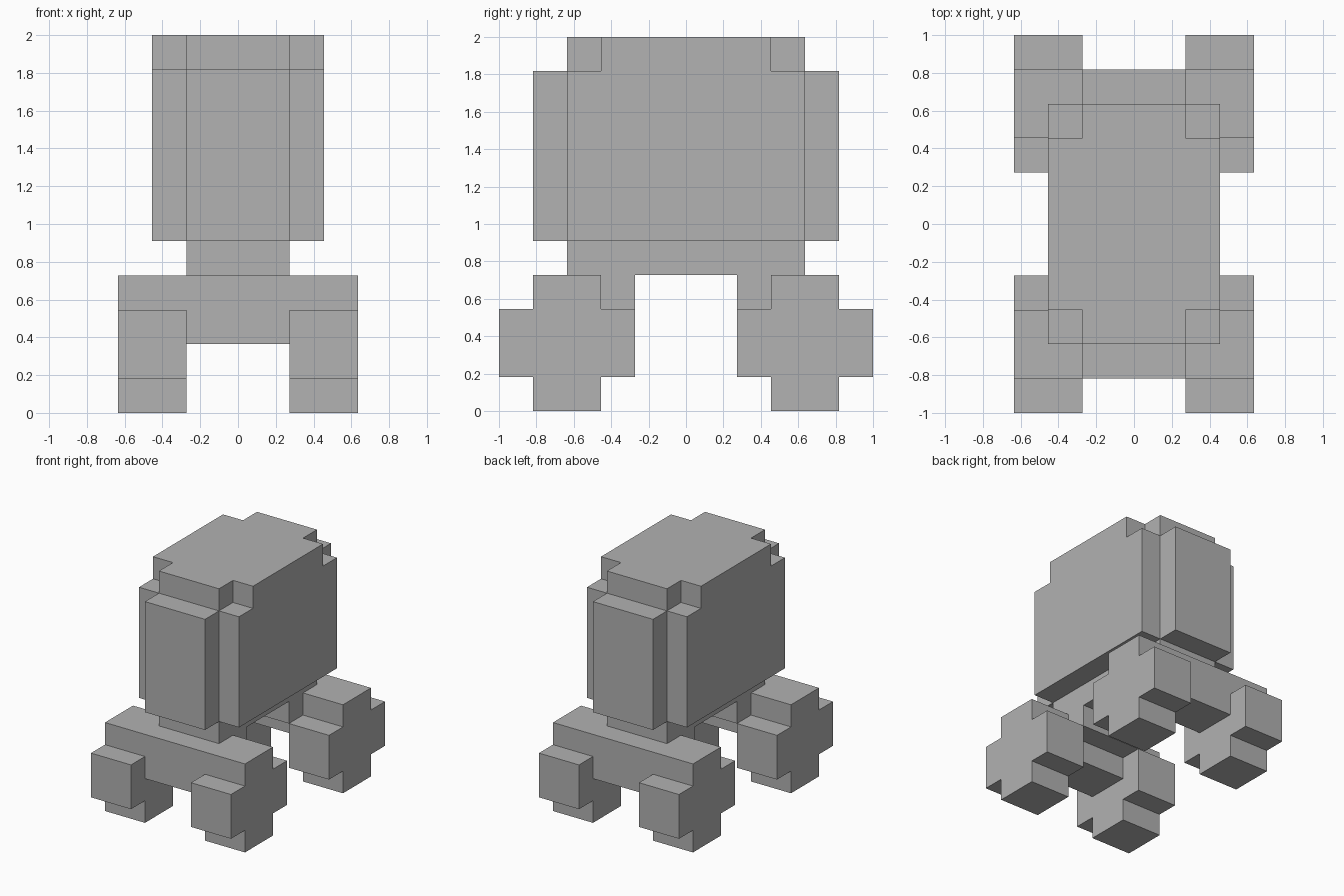
import bpy
import bmesh
from mathutils import Vector

old = bpy.data.objects.get("Cube")
if old:
    bpy.data.objects.remove(old, do_unlink=True)

U = 2 / 11  # one block

grey = bpy.data.materials.new("plain_grey")
grey.use_nodes = True
colour = (0.445, 0.445, 0.445, 1)
grey.diffuse_color = colour
grey.node_tree.nodes["Principled BSDF"].inputs["Base Color"].default_value = colour


def prism(name, profile, axis, start, end):
    """Extrude a block-unit profile along x (profile in y, z) or z (profile in x, y)."""
    def place(a, b, t):
        return Vector((t, a, b) if axis == "x" else (a, b, t)) * U

    bm = bmesh.new()
    face = bm.faces.new([bm.verts.new(place(a, b, start)) for a, b in profile])
    result = bmesh.ops.extrude_face_region(bm, geom=[face])
    moved = [v for v in result["geom"] if isinstance(v, bmesh.types.BMVert)]
    bmesh.ops.translate(bm, verts=moved, vec=place(0, 0, end - start))
    bmesh.ops.recalc_face_normals(bm, faces=bm.faces)
    mesh = bpy.data.meshes.new(name)
    bm.to_mesh(mesh)
    bm.free()
    mesh.materials.append(grey)
    obj = bpy.data.objects.new(name, mesh)
    bpy.context.collection.objects.link(obj)
    return obj


def notched(wide, short, narrow, long, centre=(0, 0)):
    """Rectangle outline with a square step cut from each corner."""
    quarter = [(wide, short), (narrow, short), (narrow, long)]
    points = quarter + [(-a, b) for a, b in reversed(quarter)]
    points += [(-a, -b) for a, b in points]
    return [(a + centre[0], b + centre[1]) for a, b in points]


# Tall upper body, its stepped roof and the neck beneath
prism("body", notched(2.5, 3.5, 1.5, 4.5), "z", 5, 10)
prism("roof", notched(2.5, 2.5, 1.5, 3.5), "z", 10, 11)
prism("neck", [(-1.5, -3.5), (1.5, -3.5), (1.5, 3.5), (-1.5, 3.5)], "z", 4, 5)

# Stepped axle and a pair of blocky wheels at each end
axle = [(1.5, 4), (1.5, 3), (2.5, 3), (2.5, 2), (4.5, 2), (4.5, 4)]
for end, sy in (("front", -1), ("back", 1)):
    prism(end + "_axle", [(sy * y, z) for y, z in axle], "x", -1.5, 1.5)
    for side, sx in (("left", 1), ("right", -1)):
        wheel = notched(2, 1, 1, 2, centre=(sy * 3.5, 2))
        prism(f"{end}_{side}_wheel", wheel, "x", sx * 1.5, sx * 3.5)
